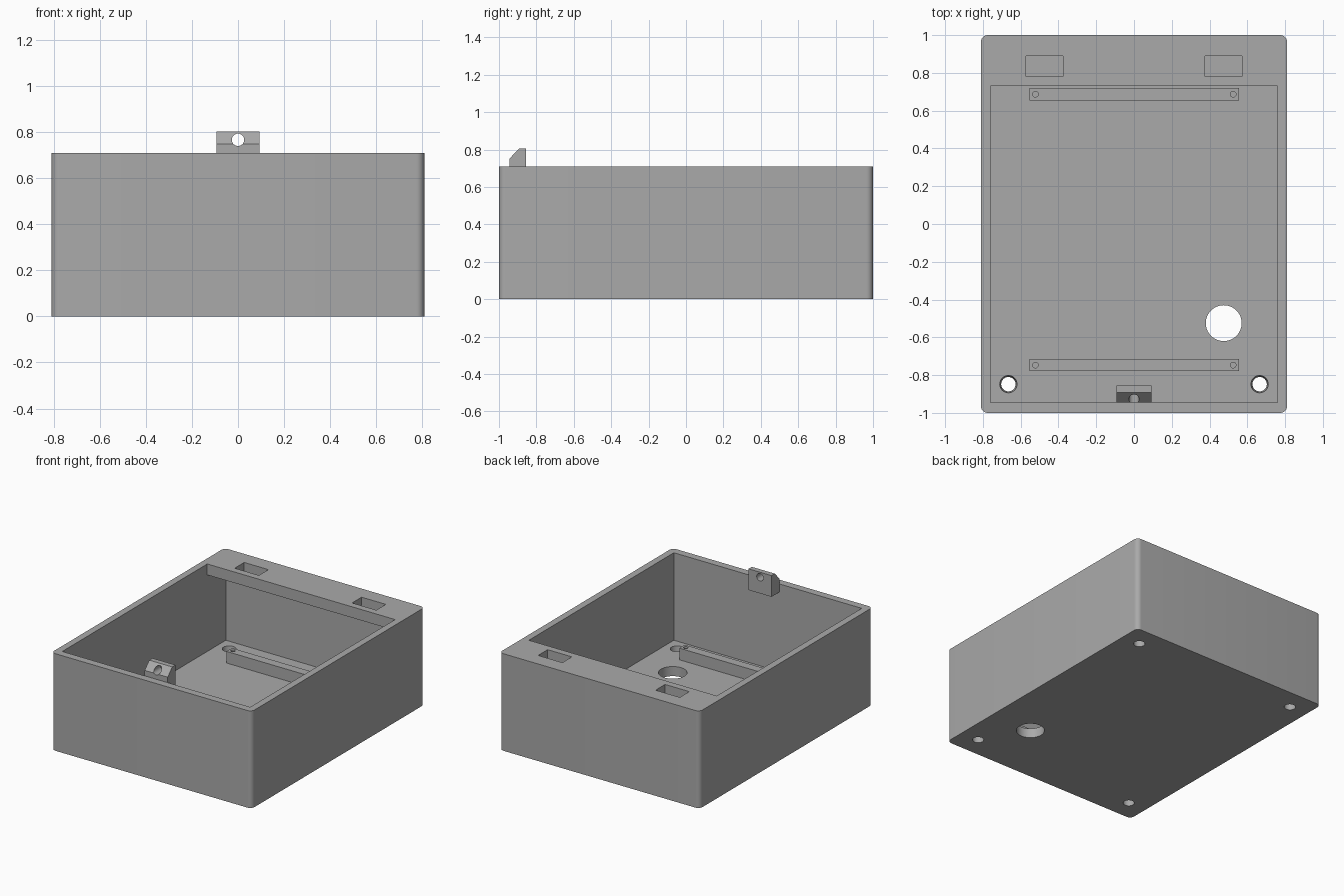
import bpy, bmesh, math

if "Cube" in bpy.data.objects:
    bpy.data.objects.remove(bpy.data.objects["Cube"])

grey = bpy.data.materials.new("plain grey")
grey.diffuse_color = (0.4, 0.4, 0.4, 1)
grey.use_nodes = True
grey.node_tree.nodes["Principled BSDF"].inputs["Base Color"].default_value = grey.diffuse_color


def finish(name, bm, cutter=False):
    bmesh.ops.recalc_face_normals(bm, faces=bm.faces)
    me = bpy.data.meshes.new(name)
    bm.to_mesh(me)
    bm.free()
    ob = bpy.data.objects.new(name, me)
    bpy.context.collection.objects.link(ob)
    me.materials.append(grey)
    ob.hide_render = cutter
    return ob


def prism(name, pts, axis, lo, hi, cutter=False):
    """Extrude a 2D outline along x ('x': pts are y,z) or z ('z': pts are x,y)."""
    bm = bmesh.new()
    put = (lambda p, t: (t, *p)) if axis == 'x' else (lambda p, t: (*p, t))
    face = bm.faces.new([bm.verts.new(put(p, lo)) for p in pts])
    ext = bmesh.ops.extrude_face_region(bm, geom=[face])["geom"]
    move = (hi - lo, 0, 0) if axis == 'x' else (0, 0, hi - lo)
    bmesh.ops.translate(bm, vec=move, verts=[v for v in ext if isinstance(v, bmesh.types.BMVert)])
    return finish(name, bm, cutter)


def box(name, x0, x1, y0, y1, z0, z1, cutter=False):
    return prism(name, [(x0, y0), (x1, y0), (x1, y1), (x0, y1)], 'z', z0, z1, cutter)


def drill(name, loc, r_low, r_high, depth, along_y=False, sides=32):
    bm = bmesh.new()
    bmesh.ops.create_cone(bm, cap_ends=True, segments=sides, radius1=r_low, radius2=r_high, depth=depth)
    ob = finish(name, bm, True)
    ob.location = loc
    if along_y:
        ob.rotation_euler.x = math.pi / 2
    return ob


def cut(ob, cutters):
    for c in cutters:
        m = ob.modifiers.new(c.name, 'BOOLEAN')
        m.operation = 'DIFFERENCE'
        m.solver = 'EXACT'
        m.object = c
    # Apply the cuts, then remove the cutters
    bpy.context.view_layer.update()
    me = bpy.data.meshes.new_from_object(ob.evaluated_get(bpy.context.evaluated_depsgraph_get()))
    ob.modifiers.clear()
    ob.data = me
    for c in cutters:
        bpy.data.objects.remove(c)


def smooth(ob):
    bpy.ops.object.select_all(action='DESELECT')
    ob.select_set(True)
    bpy.context.view_layer.objects.active = ob
    bpy.ops.object.shade_smooth_by_angle(angle=math.radians(30))


W, L, H = 0.81, 1.0, 0.71
FLOOR, R = 0.07, 0.035

# Case body with rounded vertical corners
outline = []
for k, (sx, sy) in enumerate([(1, 1), (-1, 1), (-1, -1), (1, -1)]):
    for i in range(9):
        a = math.pi / 2 * (k + i / 8)
        outline.append((sx * (W - R) + R * math.cos(a), sy * (L - R) + R * math.sin(a)))
case = prism("case", outline, 'z', 0, H)

# Cavity reaches under the rear shelf; the opening stops in front of it
cutters = [box("cavity", -0.76, 0.76, -0.945, 0.945, FLOOR, H - 0.08, True),
           box("opening", -0.76, 0.76, -0.945, 0.73, 0.3, H + 0.1, True)]
for s in (-1, 1):
    x = s * 0.475
    cutters.append(box("shelf_slot", x - 0.098, x + 0.098, 0.78, 0.89, 0.5, H + 0.1, True))
    for t in (-1, 1):
        cutters.append(drill("screw_hole", (s * 0.665, t * 0.848, FLOOR / 2), 0.037, 0.047, 0.09))
cutters.append(drill("cable_hole", (0.475, -0.525, FLOOR / 2), 0.095, 0.095, 0.2, sides=48))
cut(case, cutters)
smooth(case)

# Mounting rails on the floor with a small pilot hole at each end
for name, y in (("rear_rail", 0.687), ("front_rail", -0.747)):
    rail = box(name, -0.552, 0.555, y - 0.032, y + 0.032, FLOOR, 0.155)
    cut(rail, [drill("pilot_hole", (x, y, 0.15), 0.015, 0.015, 0.12, sides=20) for x in (-0.522, 0.525)])
    smooth(rail)

# Chamfered latch tab on the inside of the front wall
latch = prism("latch_tab", [(-0.945, 0.65), (-0.855, 0.65), (-0.855, 0.805),
                            (-0.893, 0.805), (-0.945, 0.75)], 'x', -0.093, 0.093)
cut(latch, [drill("latch_hole", (0, -0.9, 0.768), 0.027, 0.027, 0.3, True)])
smooth(latch)
